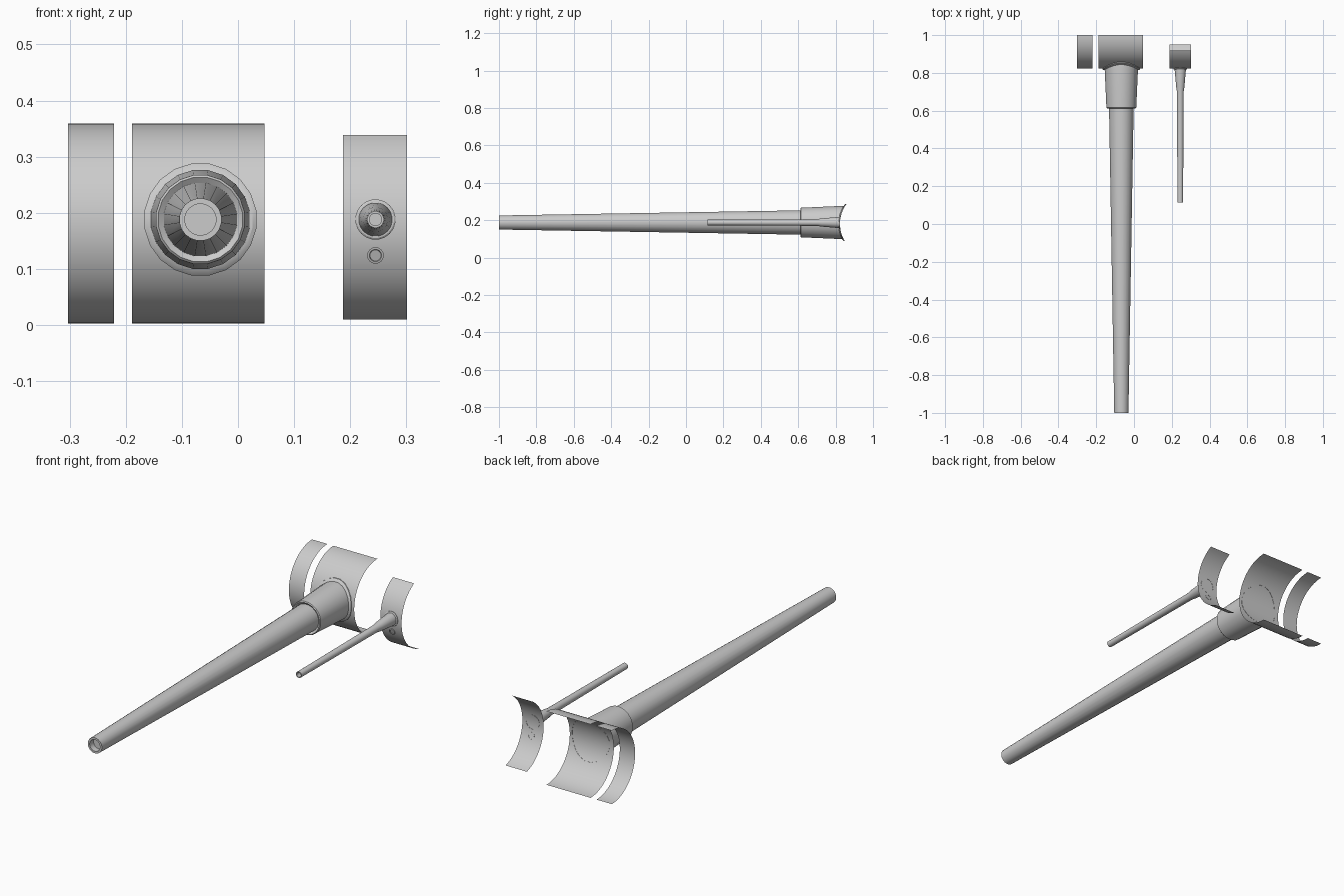
import bpy, bmesh, math

if "Cube" in bpy.data.objects:
    bpy.data.objects.remove(bpy.data.objects["Cube"])

R, CZ = 0.178, 0.181          # shield cylinder: radius and axis height (axis at y = 1)
grey = bpy.data.materials.new("light_grey")
grey.diffuse_color = (0.6, 0.6, 0.6, 1)
grey.use_nodes = True
grey.node_tree.nodes["Principled BSDF"].inputs["Base Color"].default_value = grey.diffuse_color


def shield_y(z):
    return 1.0 - math.sqrt(max(R * R - (z - CZ) ** 2, 0))


def finish(name, bm, angle=30):
    me = bpy.data.meshes.new(name)
    bm.to_mesh(me)
    bm.free()
    ob = bpy.data.objects.new(name, me)
    bpy.context.collection.objects.link(ob)
    me.materials.append(grey)
    bpy.ops.object.select_all(action='DESELECT')
    ob.select_set(True)
    bpy.context.view_layer.objects.active = ob
    bpy.ops.object.shade_smooth_by_angle(angle=math.radians(angle))


def plate(name, x0, x1, z0, z1, n=32):
    """Open curved sheet bulging to the front."""
    bm = bmesh.new()
    a0 = math.asin(max(-1, (z0 - CZ) / R))
    a1 = math.asin(min(1, (z1 - CZ) / R))
    rows = []
    for i in range(n + 1):
        a = a0 + (a1 - a0) * i / n
        rows.append([bm.verts.new((x, 1 - R * math.cos(a), CZ + R * math.sin(a)))
                     for x in (x0, x1)])
    for p, q in zip(rows, rows[1:]):
        bm.faces.new((p[0], p[1], q[1], q[0]))
    finish(name, bm)


def lathe(name, cx, cz, profile, n=20, cap=True):
    """Turned part along y; points are (radius, y, follows_shield)."""
    bm = bmesh.new()
    rings = []
    for r, y, follow in profile:
        ring = []
        for i in range(n):
            a = 2 * math.pi * (i + 0.5) / n
            z = cz + r * math.sin(a)
            yy = shield_y(z) + y if follow else y
            ring.append(bm.verts.new((cx + r * math.cos(a), yy, z)))
        rings.append(ring)
    for p, q in zip(rings, rings[1:]):
        for i in range(n):
            j = (i + 1) % n
            bm.faces.new((p[i], p[j], q[j], q[i]))
    if cap:
        bm.faces.new(rings[0][::-1])
    bmesh.ops.recalc_face_normals(bm, faces=bm.faces)
    # make the outer wall face outwards
    side = max(bm.faces, key=lambda f: f.calc_area() if len(f.verts) == 4 else 0)
    c = side.calc_center_median()
    if side.normal.x * (c.x - cx) + side.normal.z * (c.z - cz) < 0:
        bmesh.ops.reverse_faces(bm, faces=bm.faces)
    finish(name, bm)


# Curved shield plates
plate("side_strip", -0.303, -0.221, 0.002, 0.359)
plate("main_shield", -0.189, 0.047, 0.003, 0.36)
plate("small_shield", 0.187, 0.301, 0.01, 0.339)

# Main barrel with a shallow bore
GX, GZ = -0.067, 0.188
lathe("main_barrel", GX, GZ, [
    (0.028, -0.97, False), (0.028, -1.0, False), (0.038, -1.0, False),
    (0.066, 0.625, False)])

# Stepped sleeve and the flange that follows the shield
lathe("barrel_sleeve", GX, GZ, [
    (0.062, 0.622, False), (0.076, 0.612, False), (0.080, 0.616, False),
    (0.089, 0.815, False), (0.089, -0.004, True)], cap=False)
lathe("sleeve_flange", GX, GZ, [
    (0.086, -0.006, True), (0.094, -0.007, True), (0.101, -0.004, True),
    (0.101, 0.001, True)], cap=False)

# Secondary barrel, its flared socket and flange
SX = 0.245
lathe("small_barrel", SX, GZ, [
    (0.011, 0.14, False), (0.011, 0.115, False), (0.015, 0.115, False),
    (0.018, 0.70, False), (0.022, 0.725, False), (0.030, 0.815, False),
    (0.030, 0.0, True)])
lathe("small_flange", SX, GZ, [
    (0.028, -0.005, True), (0.033, -0.005, True), (0.036, -0.003, True),
    (0.036, 0.001, True)], cap=False)

# Sight port below the secondary barrel
lathe("sight_port", SX, 0.124, [
    (0.010, -0.001, True), (0.011, -0.004, True), (0.015, -0.004, True),
    (0.015, 0.001, True)], n=12)
